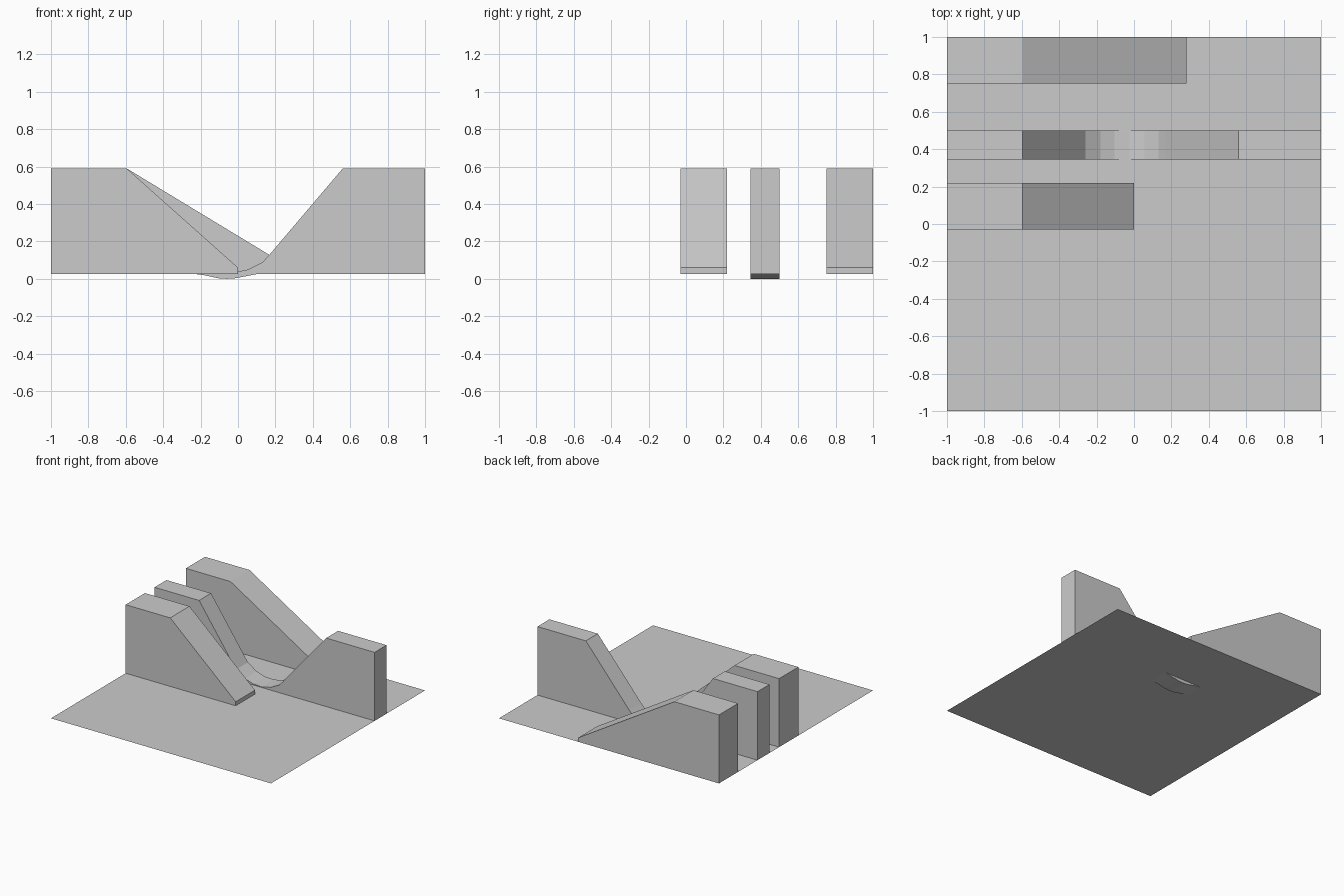
import bpy, bmesh

if "Cube" in bpy.data.objects:
    bpy.data.objects.remove(bpy.data.objects["Cube"])

FLOOR = 0.027
TOP = 0.59


def extrude_profile(name, points, y0, y1):
    """Solid made by sweeping an (x, z) outline along y."""
    bm = bmesh.new()
    face = bm.faces.new([bm.verts.new((x, y0, z)) for x, z in points])
    ext = bmesh.ops.extrude_face_region(bm, geom=[face])
    moved = [g for g in ext["geom"] if isinstance(g, bmesh.types.BMVert)]
    bmesh.ops.translate(bm, verts=moved, vec=(0, y1 - y0, 0))
    bmesh.ops.recalc_face_normals(bm, faces=bm.faces)
    mesh = bpy.data.meshes.new(name)
    bm.to_mesh(mesh)
    bm.free()
    obj = bpy.data.objects.new(name, mesh)
    bpy.context.collection.objects.link(obj)
    return obj


# Floor sheet
bpy.ops.mesh.primitive_plane_add(size=2, location=(0, 0, FLOOR))
bpy.context.object.name = "floor"

# Straight ramps with a small lip at the foot
for name, foot, y0, y1 in (("steep_ramp", 0.0, -0.03, 0.22),
                           ("long_ramp", 0.28, 0.752, 1.0)):
    extrude_profile(name, [(-1, FLOOR), (foot, FLOOR), (foot, 0.06),
                           (-0.595, TOP), (-1, TOP)], y0, y1)

# Valley ramp: curved dip whose underside bulges through the floor
valley_top = [(1, TOP), (0.56, TOP), (0.165, 0.125), (0.13, 0.088),
              (0.055, 0.05), (-0.025, 0.033), (-0.105, 0.036),
              (-0.18, 0.06), (-0.26, 0.112), (-0.595, TOP), (-1, TOP)]
valley_bottom = [(-1, FLOOR), (-0.24, FLOOR), (-0.18, 0.019),
                 (-0.105, 0.003), (-0.06, 0.0), (-0.015, 0.003),
                 (0.055, 0.016), (0.11, FLOOR), (1, FLOOR)]
extrude_profile("valley_ramp", valley_top + valley_bottom, 0.345, 0.5)
